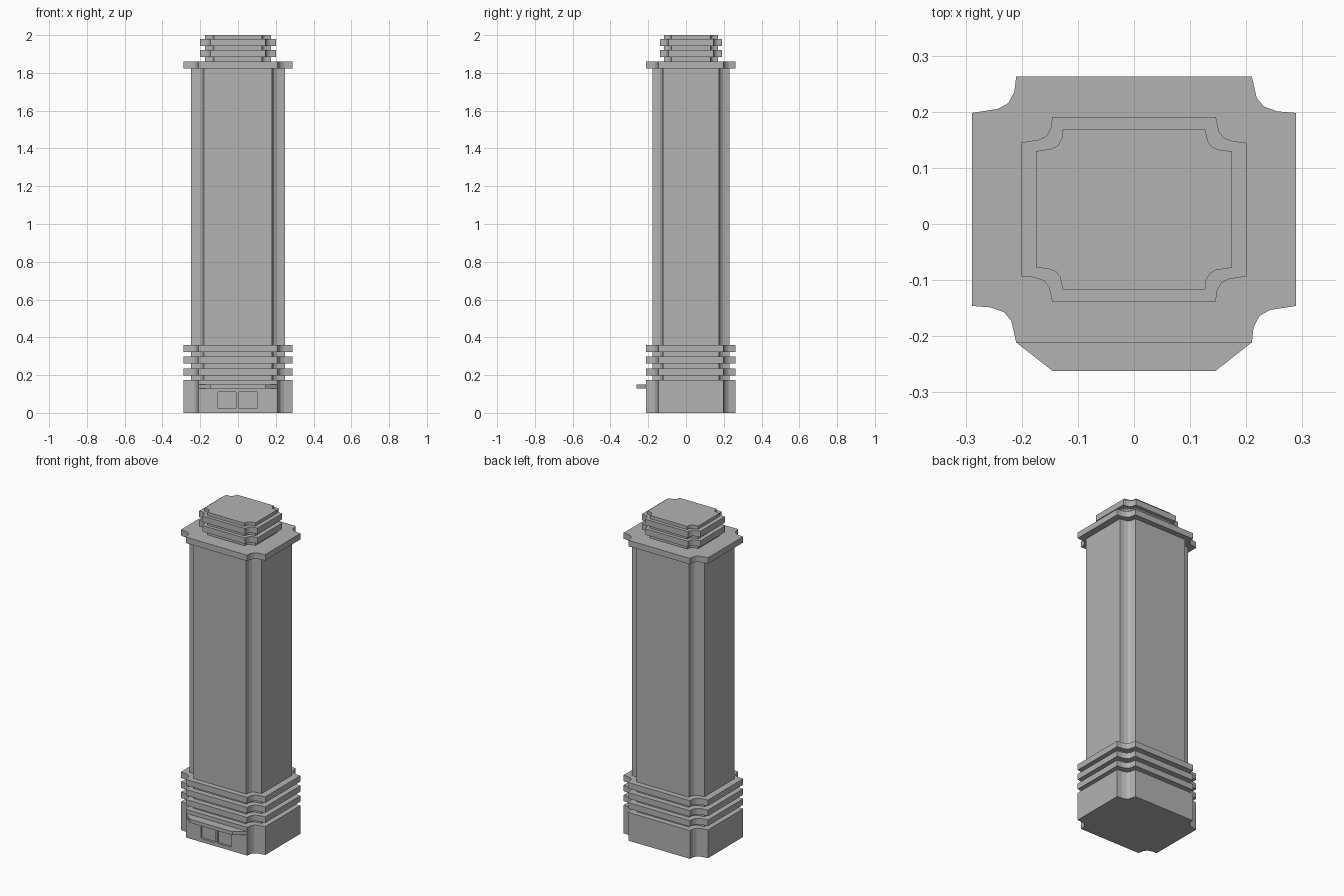
import bpy
import bmesh

CENTER_Y = 0.026
HALF_X, HALF_Y = 0.289, 0.237       # outer half sizes of the plan
NOTCH_X, NOTCH_Y = 0.21, 0.172      # where the corner notches begin
OUTWARD = (0, 0.11, 0.27, 0.58, 1)  # notch curve, outward and inward progress
INWARD = (0, 0.59, 0.825, 0.96, 1)

cube = bpy.data.objects.get("Cube")
if cube:
    bpy.data.objects.remove(cube, do_unlink=True)

stone = bpy.data.materials.new("grey stone")
stone.use_nodes = True
color = (0.45, 0.45, 0.45, 1)
stone.diffuse_color = color
stone.node_tree.nodes["Principled BSDF"].inputs["Base Color"].default_value = color


def prism(name, outline, z0, z1):
    """Extrude a plan outline from z0 to z1."""
    bm = bmesh.new()
    face = bm.faces.new([bm.verts.new((x, y, z0)) for x, y in outline])
    top = bmesh.ops.extrude_face_region(bm, geom=[face])["geom"]
    verts = [v for v in top if isinstance(v, bmesh.types.BMVert)]
    bmesh.ops.translate(bm, verts=verts, vec=(0, 0, z1 - z0))
    bmesh.ops.recalc_face_normals(bm, faces=bm.faces)
    mesh = bpy.data.meshes.new(name)
    bm.to_mesh(mesh)
    bm.free()
    mesh.materials.append(stone)
    obj = bpy.data.objects.new(name, mesh)
    bpy.context.collection.objects.link(obj)
    return obj


def notched_plan(scale):
    """Rectangle with a hollow curved notch at each corner, clockwise."""
    dx, dy = HALF_X - NOTCH_X, HALF_Y - NOTCH_Y
    pairs = list(zip(OUTWARD, INWARD))
    right = [(NOTCH_X + a * dx, HALF_Y - b * dy) for a, b in pairs]
    right += [(HALF_X - b * dx, -NOTCH_Y - a * dy) for a, b in pairs]
    points = right + [(-x, -y) for x, y in right]
    return [(x * scale, y * scale + CENTER_Y) for x, y in points]


def tier(name, scale, z0, z1):
    return prism(name, notched_plan(scale), z0, z1)


# Base block and the grooved rings above it
base = tier("base_block", 1, 0, 0.175)
tier("tower_shaft", 0.857, 0.175, 1.825)
for i, z in enumerate((0.199, 0.261, 0.323)):
    tier(f"base_ring_{i + 1}", 1, z, z + 0.037)

# Roof slab and stepped crown
tier("roof_slab", 1, 1.823, 1.86)
tier("crown_core", 0.604, 1.86, 2.0)
for i, z in enumerate((1.884, 1.943)):
    tier(f"crown_ring_{i + 1}", 0.694, z, z + 0.037)

# Entrance canopy with clipped front corners
front = CENTER_Y - HALF_Y
prism("entrance_canopy", [(-0.21, front), (-0.145, -0.262), (0.145, -0.262),
                          (0.21, front), (0.21, front + 0.01), (-0.21, front + 0.01)],
      0.128, 0.15)

# Two shallow recessed doorways
for side, x0, x1 in (("right", -0.106, -0.008), ("left", 0.005, 0.102)):
    cutter = prism(f"{side}_door_cutter",
                   [(x0, front - 0.03), (x1, front - 0.03),
                    (x1, front + 0.012), (x0, front + 0.012)], 0.022, 0.112)
    bm = bmesh.new()
    bm.from_mesh(cutter.data)
    edges = [e for e in bm.edges if abs(e.verts[0].co.y - e.verts[1].co.y) > 0.01]
    bmesh.ops.bevel(bm, geom=edges, offset=0.006, segments=2, profile=0.5, affect="EDGES")
    bm.to_mesh(cutter.data)
    bm.free()
    cutter.hide_render = True
    cutter.hide_set(True)
    cut = base.modifiers.new(f"{side}_door", "BOOLEAN")
    cut.operation = "DIFFERENCE"
    cut.solver = "EXACT"
    cut.object = cutter
